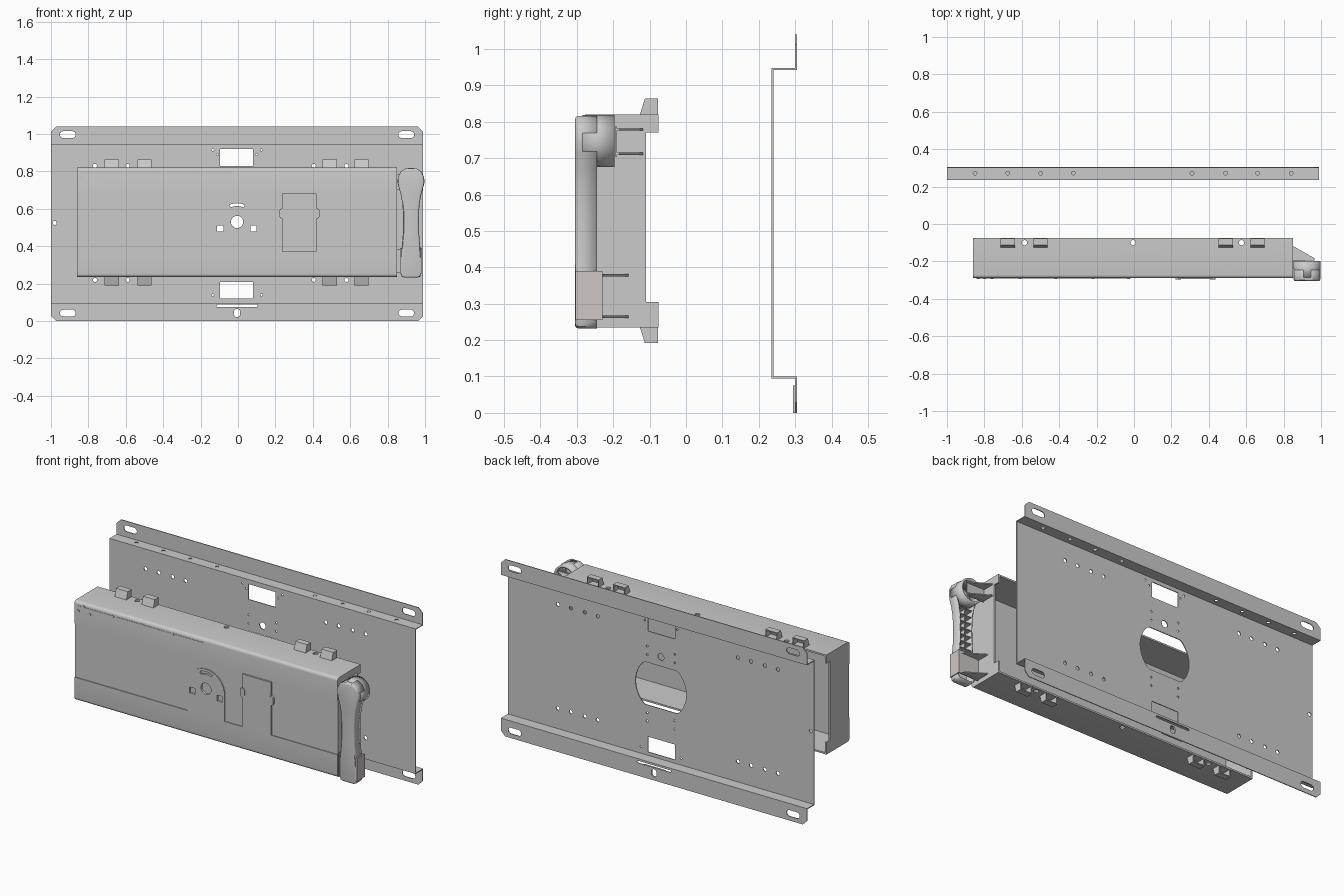
import bpy, bmesh
from math import sin, cos, pi

if "Cube" in bpy.data.objects:
    bpy.data.objects.remove(bpy.data.objects["Cube"])

# ---------- helpers ----------
def add(bm, pts, axis, lo, hi):
    """Prism of a 2D outline along an axis: x->(y,z), y->(x,z), z->(x,y)."""
    put = {'x': lambda p, t: (t, p[0], p[1]),
           'y': lambda p, t: (p[0], t, p[1]),
           'z': lambda p, t: (p[0], p[1], t)}[axis]
    a = [bm.verts.new(put(p, lo)) for p in pts]
    b = [bm.verts.new(put(p, hi)) for p in pts]
    n = len(pts)
    faces = [bm.faces.new(a), bm.faces.new(b[::-1])]
    faces += [bm.faces.new((a[i], b[i], b[(i + 1) % n], a[(i + 1) % n])) for i in range(n)]
    bmesh.ops.recalc_face_normals(bm, faces=faces)
    return faces

def box(bm, x0, x1, y0, y1, z0, z1):
    return add(bm, [(x0, z0), (x1, z0), (x1, z1), (x0, z1)], 'y', y0, y1)

def arc(cx, cz, r, a0=0.0, a1=2 * pi, n=20, closed=True):
    m = n if closed else n - 1
    return [(cx + r * cos(a0 + (a1 - a0) * i / m), cz + r * sin(a0 + (a1 - a0) * i / m)) for i in range(n)]

def slot(cx, cz, w, h):
    """Stadium outline, long side along the larger of w and h."""
    r, d = min(w, h) / 2, abs(w - h) / 2
    if w > h:
        return (arc(cx + d, cz, r, -pi / 2, pi / 2, 9, False) +
                arc(cx - d, cz, r, pi / 2, 3 * pi / 2, 9, False))
    return arc(cx, cz + d, r, 0, pi, 9, False) + arc(cx, cz - d, r, pi, 2 * pi, 9, False)

def make(name, bm, smooth=False, color=None):
    me = bpy.data.meshes.new(name)
    bm.to_mesh(me)
    bm.free()
    ob = bpy.data.objects.new(name, me)
    bpy.context.collection.objects.link(ob)
    if color:
        mat = bpy.data.materials.new(name + "_colour")
        mat.diffuse_color = color
        mat.use_nodes = True
        mat.node_tree.nodes["Principled BSDF"].inputs["Base Color"].default_value = mat.diffuse_color
        me.materials.append(mat)
    if smooth:
        soften(ob)
    return ob

def soften(ob):
    bpy.ops.object.select_all(action='DESELECT')
    bpy.context.view_layer.objects.active = ob
    ob.select_set(True)
    bpy.ops.object.shade_smooth_by_angle()

def cut(ob, bm):
    c = make("cutter", bm)
    c.hide_render = True
    m = ob.modifiers.new("cut", 'BOOLEAN')
    m.operation, m.solver, m.object = 'DIFFERENCE', 'EXACT', c
    dg = bpy.context.evaluated_depsgraph_get()
    me = bpy.data.meshes.new_from_object(ob.evaluated_get(dg))
    ob.modifiers.clear()
    ob.data = me
    bpy.data.objects.remove(c)

def shell(ob, t):
    m = ob.modifiers.new("thickness", 'SOLIDIFY')
    m.thickness, m.offset = t, -1

new = bmesh.new
C = -0.005          # middle of plate and cover
METAL = (0.62, 0.57, 0.56, 1)

# ---------- back plate: folded sheet ----------
t, yb, yf = 0.005, 0.305, 0.235
bm = new()
add(bm, [(yb, 0), (yb, 0.1), (yf + t, 0.1), (yf + t, 0.942), (yb, 0.942), (yb, 1.04),
         (yb - t, 1.04), (yb - t, 0.947), (yf, 0.947), (yf, 0.095), (yb - t, 0.095), (yb - t, 0)],
    'x', -1.0, 0.99)
plate = make("back_plate", bm)

# holes, windows, slots and chamfered corners
bm = new()
for s in (-1, 1):
    for z0, s2 in ((0, 1), (1.04, -1)):
        xe = C + s * 0.995
        add(bm, [(xe + s * .01, z0 - s2 * .01), (xe - s * .038, z0 - s2 * .01),
                 (xe + s * .01, z0 + s2 * .038)], 'y', 0.28, 0.33)
        add(bm, slot(C + s * 0.905, z0 + s2 * 0.043, 0.085, 0.036), 'y', 0.28, 0.33)
for z0 in (0.12, 0.83):
    box(bm, -0.095, 0.08, 0.2, 0.26, z0, z0 + 0.09)
big = [(x, max(0.395, min(0.645, z))) for x, z in arc(C, 0.52, 0.165, n=48)]
add(bm, [p for i, p in enumerate(big) if abs(p[1] - 0.52) < 0.12 or
         abs(big[i - 1][1] - 0.52) < 0.12 or abs(big[(i + 1) % 48][1] - 0.52) < 0.12], 'y', 0.2, 0.26)
spots = [(x, z, 0.011) for z in (0.22, 0.83)
         for x in (-0.765, -0.68, -0.59, -0.505, 0.405, 0.49, 0.58, 0.665)]
spots += [(C, 0.70, 0.02), (-0.98, 0.525, 0.011)]
spots += [(C + s * dx, z, 0.006) for s in (-1, 1) for dx, z in
          ((0.13, 0.915), (0.105, 0.89), (0.13, 0.14), (0.09, 0.3), (0.09, 0.35), (0.09, 0.69), (0.09, 0.74))]
for x, z, r in spots:
    add(bm, arc(x, z, r, n=12), 'y', 0.2, 0.26)
for x in (-0.85, -0.675, -0.5, -0.325, 0.31, 0.49, 0.66, 0.84):
    add(bm, arc(x, 0.272, 0.01, n=12), 'z', 0.92, 0.97)
box(bm, -0.115, 0.105, 0.28, 0.33, 0.075, 0.088)
add(bm, slot(C, 0.043, 0.034, 0.045), 'y', 0.28, 0.33)
cut(plate, bm)

# bottom centre tab, doubled on the flange
tab = make("plate_bottom_tab", (lambda b: (box(b, -0.072, 0.062, 0.294, 0.3, 0, 0.075), b)[1])(new()))
bm = new()
add(bm, slot(C, 0.043, 0.034, 0.045), 'y', 0.28, 0.31)
cut(tab, bm)

# ---------- front cover: open-backed box ----------
x0, x1, z0, z1, fy = -0.86, 0.85, 0.235, 0.82, -0.29
bm = new()
add(bm, [(-0.075, z0)] + arc(fy + .018, z0 + .018, .018, 1.5 * pi, pi, 6, False) +
    arc(fy + .018, z1 - .018, .018, pi, pi / 2, 6, False) + [(-0.075, z1)], 'x', x0, x1)
cover = make("cover", bm)
bm = new()
box(bm, x0 + .01, x1 - .01, fy + .014, 0, z0 + .01, z1 - .01)
cut(cover, bm)
# recessed centre band that steps round the arch panel
bm = new()
add(bm, [(-0.9, 0.37), (-0.125, 0.37)] + arc(C, 0.525, 0.12, pi, 0, 25, False) +
    [(0.115, 0.37), (0.9, 0.37), (0.9, 0.685), (-0.9, 0.685)], 'y', -0.32, fy + .005)
cut(cover, bm)
# front holes, lowered end walls and fixing holes
bm = new()
add(bm, arc(C, 0.53, 0.033, n=24), 'y', -0.32, -0.26)
for x in (-0.095, 0.083):
    box(bm, x - .017, x + .017, -0.32, -0.26, 0.478, 0.512)
add(bm, arc(C, 0.53, 0.1, 1.15, pi - 1.15, 9, False) + arc(C, 0.53, 0.085, pi - 1.15, 1.15, 9, False),
    'y', -0.32, -0.26)
for x in (x0, x1):
    box(bm, x - .03, x + .03, -0.11, 0, 0.305, 0.77)
for x in (-0.585, C, 0.575):
    for z in (z0, z1):
        add(bm, arc(x, -0.1, 0.014, n=16), 'z', z - .03, z + .03)
cut(cover, bm)
soften(cover)

# hollow clips on the top and bottom edges
mid = (z0 + z1) / 2
for side, s in (("top", 1), ("bottom", -1)):
    bm = new()
    for x in (-0.675, -0.5, 0.49, 0.66):
        add(bm, [(-0.128, mid + s * .288), (-0.113, mid + s * .336),
                 (-0.077, mid + s * .336), (-0.077, mid + s * .288)], 'x', x - .038, x + .038)
    bm.faces.ensure_lookup_table()
    bmesh.ops.delete(bm, geom=[f for f in bm.faces if f.calc_center_median().y > -0.078], context='FACES')
    shell(make(side + "_clips", bm), 0.007)

# small door with two latches
bm = new()
box(bm, 0.235, 0.42, -0.295, -0.28, 0.372, 0.683)
make("door", bm)
bm = new()
for x in (0.236, 0.421):
    add(bm, slot(x, 0.575, 0.03, 0.055), 'y', -0.298, -0.28)
make("door_latches", bm, color=METAL)

# trim strip with screws
bm = new()
box(bm, -0.84, -0.02, -0.2915, -0.285, 0.79, 0.797)
make("trim_strip", bm, color=METAL)
bm = new()
for x, z in ((-0.61, .793), (-0.42, .793), (-0.22, .793), (-0.03, .793),
             (-0.835, .765), (-0.76, .765), (-0.8, .798)):
    add(bm, arc(x, z, 0.008, n=12), 'y', -0.293, -0.285)
make("screws", bm)

# ---------- side handle ----------
hx = 0.925
half = [(.036, .232), (.05, .238), (.055, .255), (.055, .33), (.049, .40), (.043, .47), (.042, .56),
        (.045, .62), (.053, .67), (.064, .71), (.071, .745), (.068, .775), (.054, .80), (.03, .816)]
outline = [(hx + w, z) for w, z in half] + [(hx - w, z) for w, z in half[::-1]]
bm = new()
faces = add(bm, outline, 'y', -0.305, -0.245)
rim = list(faces[0].edges)
bmesh.ops.delete(bm, geom=[faces[1]], context='FACES_ONLY')
bmesh.ops.bevel(bm, geom=rim, offset=0.01, segments=3, affect='EDGES', profile=0.5)
shell(make("handle", bm, True), 0.008)

# ribs inside the handle
bm = new()
for i in range(7):
    box(bm, hx - .042, hx + .042, -0.3, -0.247, 0.42 + i * .04, 0.425 + i * .04)
box(bm, hx - .003, hx + .003, -0.3, -0.255, 0.39, 0.68)
make("handle_ribs", bm)

# round hub behind the handle top
bm = new()
faces = add(bm, arc(hx, 0.747, 0.072, n=40), 'y', -0.285, -0.197)
bmesh.ops.delete(bm, geom=faces[:2], context='FACES_ONLY')
shell(make("handle_hub", bm, True), 0.012)

# metal sleeve round the handle foot
bm = new()
for s in (-1, 1):
    xs = hx + s * 0.056
    box(bm, xs - .004, xs + .004, -0.303, -0.23, 0.255, 0.39)
box(bm, hx - .056, hx + .056, -0.238, -0.23, 0.255, 0.39)
make("handle_sleeve", bm, color=METAL)

# triangular brackets joining handle and cover
for name, yb, ya, zs in (("upper", -0.115, -0.195, (.712, .779)), ("lower", -0.155, -0.24, (.264, .378))):
    bm = new()
    for z in zs:
        add(bm, [(0.845, yb), (0.845, ya), (0.965, ya), (0.965, ya + .012)], 'z', z - .003, z + .003)
    box(bm, 0.845, 0.965, ya, ya + .006, zs[0] - .008, zs[1] + .008)
    make(name + "_bracket", bm)
